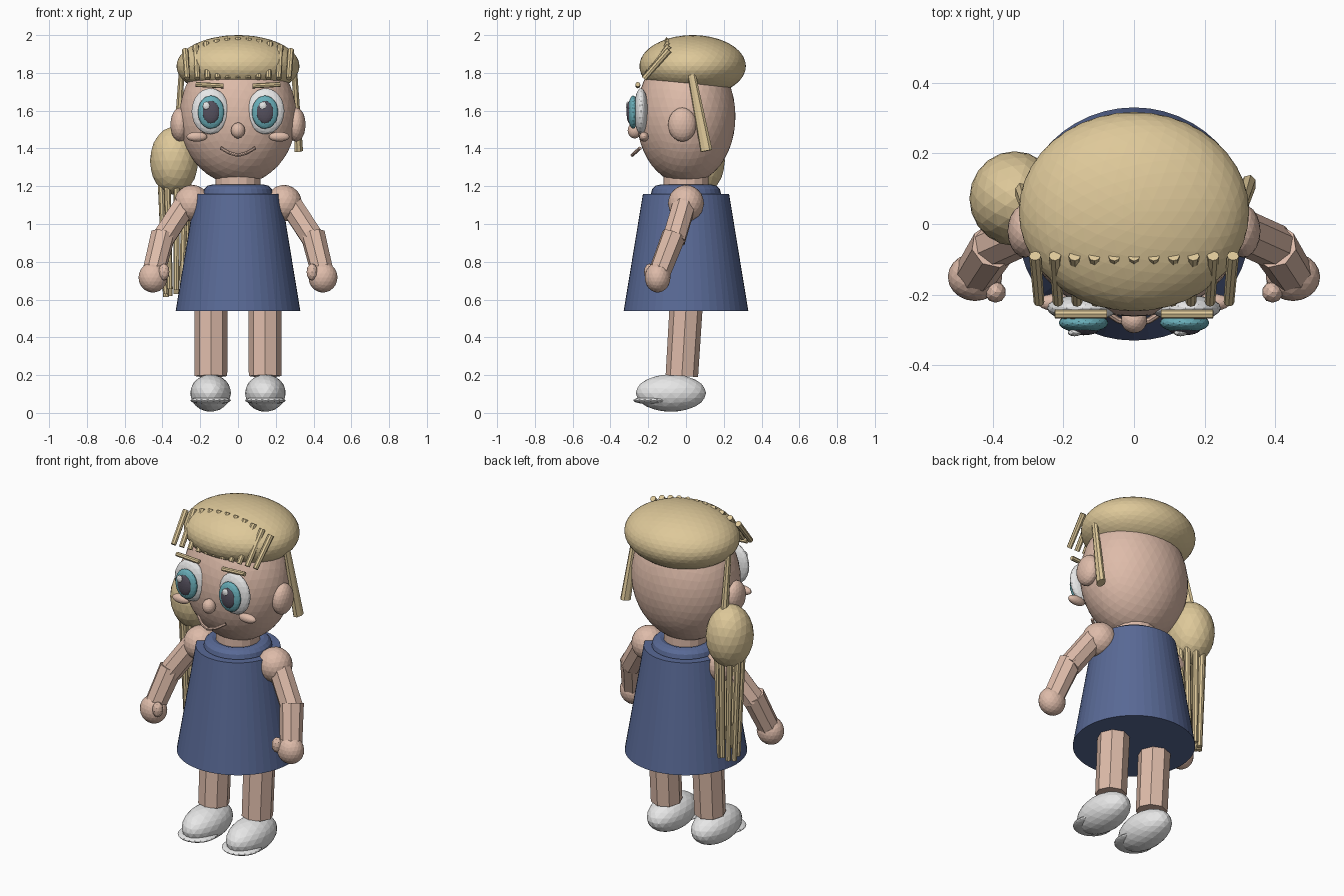
import bpy, math, random
from mathutils import Vector

random.seed(4)


def material(name, rgb):
    m = bpy.data.materials.new(name)
    m.diffuse_color = (*rgb, 1)
    return m


SKIN = material("skin", (0.73, 0.50, 0.40))
HAIR = material("blonde hair", (0.73, 0.58, 0.32))
BLUE = material("dress blue", (0.100, 0.143, 0.305))
WHITE = material("white", (0.80, 0.80, 0.80))
TEAL = material("iris teal", (0.14, 0.42, 0.48))
DARK = material("pupil grey", (0.09, 0.08, 0.11))


def finish(name, mat):
    o = bpy.context.object
    o.name = name
    o.data.materials.append(mat)
    return o


def ball(name, loc, radii, mat, sub=3):
    bpy.ops.mesh.primitive_ico_sphere_add(subdivisions=sub, radius=1, location=loc)
    bpy.context.object.scale = radii
    return finish(name, mat)


def rod(name, a, b, r1, r2, mat, sides=8, flat=1.0):
    """Tapered cylinder from a (radius r1) to b (radius r2)."""
    a, b = Vector(a), Vector(b)
    d = b - a
    bpy.ops.mesh.primitive_cone_add(vertices=sides, radius1=r1, radius2=r2,
                                    depth=d.length, location=(a + b) / 2)
    o = bpy.context.object
    o.rotation_euler = d.to_track_quat('Z', 'Y').to_euler()
    o.scale.x = flat
    return finish(name, mat)


# Head, neck, nose
ball("head", (0, 0, 1.57), (0.31, 0.262, 0.36), SKIN, 4)
rod("neck", (0, 0, 1.12), (0, 0, 1.27), 0.12, 0.12, SKIN, 16)
ball("nose", (0, -0.272, 1.495), (0.037, 0.037, 0.042), SKIN)

# Hair cap
ball("hair_cap", (0, 0.035, 1.836), (0.326, 0.282, 0.164), HAIR, 4)

# Fringe of slanted rods
for i in range(11):
    x = -0.28 + 0.056 * i
    top = 1.98 - 0.75 * x * x
    rod("fringe_strand", (x, -0.09, top), (x * 0.96, -0.222, 1.77), 0.017, 0.015, HAIR)

# Mouth: chain of short rods
mouth = [(-0.09, -0.243, 1.402), (-0.045, -0.272, 1.376), (0, -0.285, 1.364),
         (0.045, -0.272, 1.376), (0.09, -0.243, 1.402)]
for a, b in zip(mouth, mouth[1:]):
    rod("mouth_segment", a, b, 0.009, 0.009, SKIN)

# Dress and collar
rod("dress", (0, 0, 0.54), (0, 0, 1.16), 0.33, 0.228, BLUE, 48)
bpy.ops.mesh.primitive_torus_add(major_radius=0.14, minor_radius=0.045, location=(0, 0, 1.163),
                                 major_segments=32, minor_segments=12)
finish("collar", BLUE)

# Paired parts
for s, side in ((-1, "right"), (1, "left")):
    # Eyes; the highlights sit on the same side of both pupils
    ex = s * 0.146
    ball(side + "_eye_white", (ex, -0.238, 1.597), (0.1, 0.038, 0.122), WHITE)
    ball(side + "_iris", (s * 0.143, -0.28, 1.592), (0.07, 0.028, 0.088), TEAL)
    ball(side + "_pupil", (s * 0.143, -0.298, 1.592), (0.045, 0.017, 0.06), DARK)
    ball(side + "_eye_highlight", (s * 0.15 - 0.018, -0.308, 1.626),
         (0.02, 0.01, 0.022), WHITE, 2)
    rod(side + "_eyebrow", (s * 0.224, -0.255, 1.739), (s * 0.077, -0.255, 1.731),
        0.013, 0.013, HAIR)
    ball(side + "_cheek", (s * 0.218, -0.222, 1.462), (0.055, 0.025, 0.026), SKIN)
    ball(side + "_ear", (s * 0.308, -0.02, 1.526), (0.05, 0.075, 0.09), SKIN)
    rod(side + "_side_lock", (s * 0.3, 0.03, 1.79), (s * 0.322, 0.108, 1.387),
        0.022, 0.033, HAIR, 8, 0.7)

    # Arms
    ball(side + "_shoulder", (s * 0.243, 0, 1.11), (0.095, 0.095, 0.097), SKIN)
    rod(side + "_upper_arm", (s * 0.258, 0, 1.135), (s * 0.402, -0.065, 0.915),
        0.064, 0.064, SKIN)
    rod(side + "_forearm", (s * 0.396, -0.062, 0.945), (s * 0.45, -0.145, 0.73),
        0.066, 0.06, SKIN)
    ball(side + "_hand", (s * 0.45, -0.15, 0.717), (0.077, 0.068, 0.08), SKIN)
    ball(side + "_thumb", (s * 0.392, -0.193, 0.746), (0.03, 0.03, 0.045), SKIN, 2)

    # Legs and shoes
    rod(side + "_leg", (s * 0.143, -0.022, 0.195), (s * 0.143, 0.004, 0.62),
        0.086, 0.088, SKIN)
    ball(side + "_shoe", (s * 0.145, -0.08, 0.105), (0.108, 0.186, 0.099), WHITE)
    ball(side + "_shoe_toe", (s * 0.145, -0.17, 0.066), (0.108, 0.11, 0.021), WHITE)

# Ponytail: bun with hanging strands
ball("ponytail_bun", (-0.338, 0.072, 1.335), (0.128, 0.134, 0.18), HAIR)
for i in range(9):
    t = i * math.tau / 9
    c, d = math.cos(t), math.sin(t)
    rod("ponytail_strand", (-0.338 + 0.075 * c, 0.072 + 0.06 * d, 1.25),
        (-0.335 + 0.05 * c, 0.075 + 0.05 * d, random.uniform(0.61, 0.66)),
        0.018, 0.015, HAIR)
